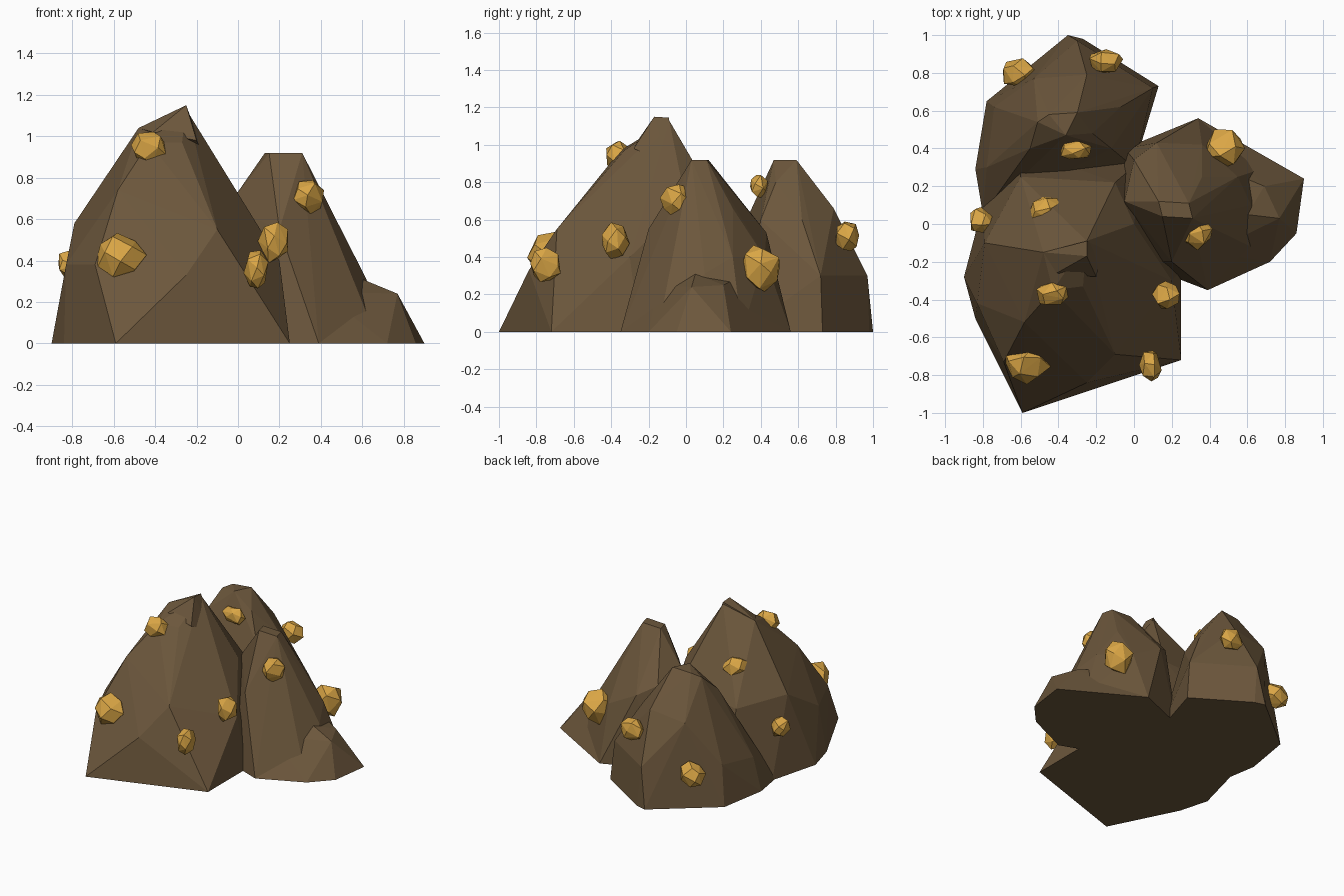
import bpy, bmesh, random, math
from mathutils import Vector

random.seed(7)


def material(name, col):
    m = bpy.data.materials.new(name)
    m.diffuse_color = (*col, 1)
    return m


STONE = material("brown_stone", (0.15, 0.095, 0.045))
GOLD = material("gold", (0.70, 0.38, 0.06))


def hull(name, pts, mat):
    """Flat-faced convex boulder around a few corner points."""
    bm = bmesh.new()
    for p in pts:
        bm.verts.new(p)
    r = bmesh.ops.convex_hull(bm, input=bm.verts)
    junk = {g for g in r["geom_interior"] + r["geom_unused"] if isinstance(g, bmesh.types.BMVert)}
    bmesh.ops.delete(bm, geom=list(junk), context="VERTS")
    bmesh.ops.recalc_face_normals(bm, faces=bm.faces)
    me = bpy.data.meshes.new(name)
    bm.to_mesh(me)
    bm.free()
    me.materials.append(mat)
    ob = bpy.data.objects.new(name, me)
    bpy.context.collection.objects.link(ob)
    return ob


# Tallest rock, front left
hull("main_rock", [
    (-.59, -1, 0), (.25, -.72, 0), (.25, -.25, 0), (.05, .35, 0), (-.6, .4, 0),
    (-.8, .1, 0), (-.9, -.28, 0), (-.84, -.5, 0),
    (-.25, -.84, .33), (-.69, -.73, .38), (-.83, -.42, .38), (-.79, -.1, .58),
    (-.1, -.69, .55), (.2, -.3, .4), (.0, .0, .69), (-.1, .22, .6), (-.6, .25, .55),
    (-.58, -.52, .74), (-.43, -.35, .97), (-.27, -.33, .97),
    (-.48, -.15, 1.04), (-.25, -.09, 1.13)], STONE)
hull("main_summit", [
    (-.25, -.17, 1.15), (-.25, -.09, 1.145), (-.48, -.15, 1.04), (-.41, -.26, 1.02),
    (-.2, -.28, .98), (-.3, -.1, .9), (-.16, -.1, .9)], STONE)

# Right rock and its low spur
hull("right_rock", [
    (.39, -.35, 0), (.34, .56, 0), (.68, -.15, 0), (.7, .3, 0), (-.05, .4, 0), (0, -.2, 0),
    (.2, -.2, .55), (.57, .05, .38), (.55, .25, .4), (.62, .1, .31), (.12, .43, .53), (.36, .42, .4),
    (-.05, .12, .66), (.0, .34, .6), (.42, .08, .66), (.36, .25, .66),
    (.13, .12, .92), (.15, .04, .92), (.31, .03, .92), (.29, .11, .92)], STONE)
hull("right_spur", [
    (.39, -.35, 0), (.72, -.2, 0), (.86, -.05, 0), (.9, .24, 0), (.34, .56, 0),
    (.77, .03, .24), (.69, .2, .25), (.6, .05, .31), (.45, .3, .3), (.4, -.15, .25)], STONE)

# Back rock
hull("back_rock", [
    (.13, .73, 0), (-.27, .98, 0), (-.35, 1, 0), (-.78, .65, 0), (-.84, .29, 0), (-.8, .05, 0), (0, .3, 0),
    (-.3, .97, .3), (.1, .72, .3), (-.74, .62, .3), (-.78, .3, .25),
    (-.53, .77, .62), (-.25, .79, .66), (-.07, .62, .6), (-.12, .4, .6), (-.55, .4, .75),
    (-.51, .54, .88), (-.36, .47, .92), (-.3, .59, .92), (-.45, .58, .91), (-.22, .48, .8)], STONE)

# Gold nuggets: centre and half sizes
nuggets = [
    ((-.57, -.74, .42), (.125, .10, .115)), ((.09, -.75, .36), (.06, .085, .10)),
    ((.17, -.38, .49), (.08, .08, .10)), ((-.43, -.37, .94), (.09, .07, .09)),
    ((-.47, .07, .77), (.09, .08, .08)), ((-.81, .02, .38), (.07, .07, .07)),
    ((-.31, .39, .78), (.085, .055, .065)), ((-.61, .80, .26), (.095, .08, .09)),
    ((-.15, .86, .51), (.09, .065, .09)), ((.47, .40, .34), (.11, .11, .12)),
    ((.34, -.05, .71), (.08, .085, .09))]
for i, (c, s) in enumerate(nuggets):
    n, spin = 16, random.uniform(0, 6.28)
    pts = []
    for k in range(n):
        z = 1 - 2 * (k + .5) / n
        a = k * 2.39996 + spin + random.uniform(-.25, .25)
        d = Vector((math.sqrt(1 - z * z) * math.cos(a), math.sqrt(1 - z * z) * math.sin(a), z))
        d *= random.uniform(.92, 1.12)
        pts.append(Vector(c) + Vector(d[j] * s[j] for j in range(3)))
    hull(f"gold_nugget_{i + 1}", pts, GOLD)
